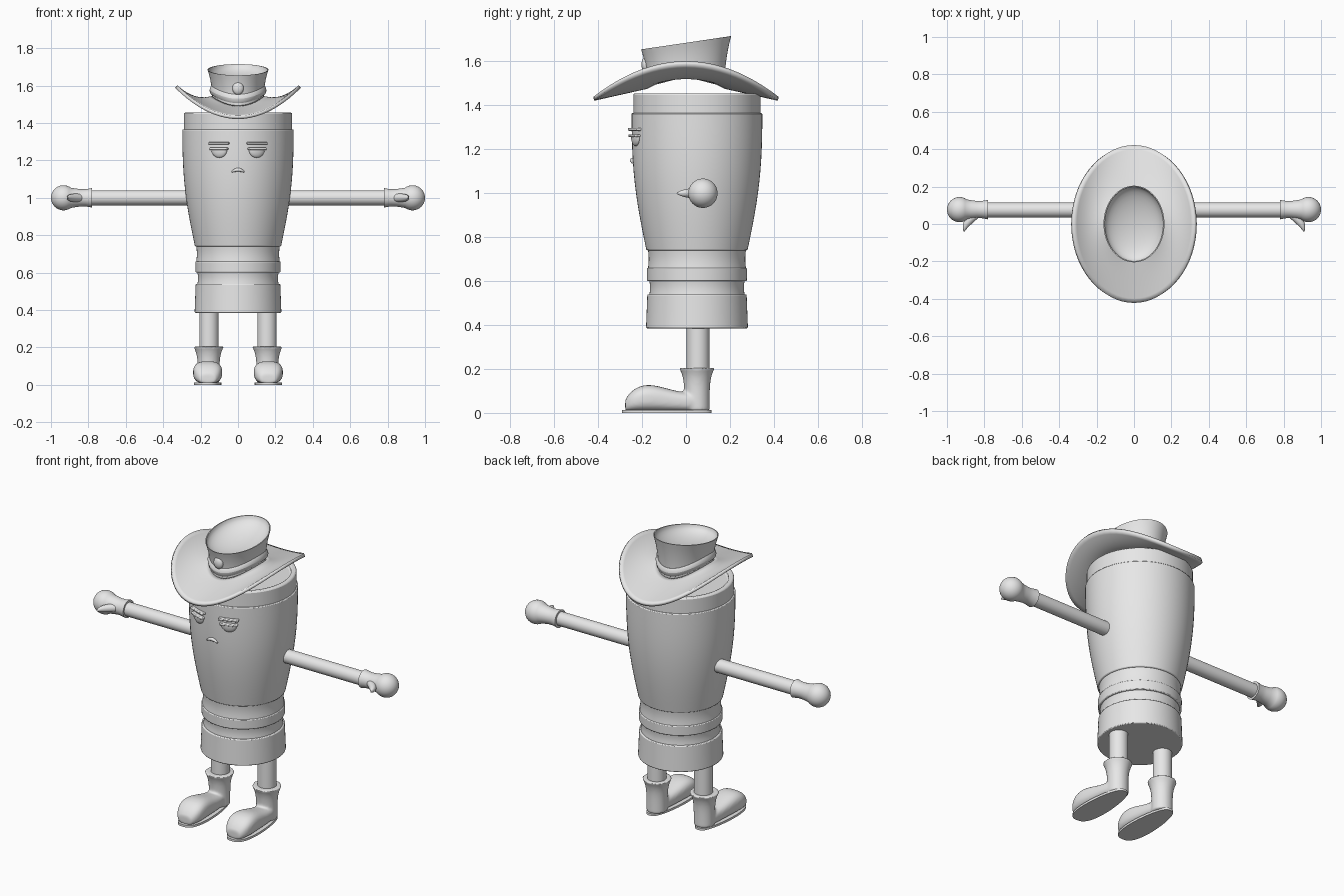
import bpy, bmesh
from math import sin, cos, pi, tau, radians, copysign
from mathutils import Vector

if "Cube" in bpy.data.objects:
    bpy.data.objects.remove(bpy.data.objects["Cube"])

shade = 0.8
grey = bpy.data.materials.new("plain_grey")
grey.use_nodes = True
grey.diffuse_color = (shade, shade, shade, 1)
grey.node_tree.nodes["Principled BSDF"].inputs["Base Color"].default_value = grey.diffuse_color

X, Y, Z = Vector((1, 0, 0)), Vector((0, 1, 0)), Vector((0, 0, 1))


def steps(count):
    """Evenly spaced fractions from zero to one."""
    return [i / count for i in range(count + 1)]


def finish(name, bm):
    bmesh.ops.recalc_face_normals(bm, faces=bm.faces[:])
    mesh = bpy.data.meshes.new(name)
    bm.to_mesh(mesh)
    bm.free()
    mesh.materials.append(grey)
    mesh.shade_smooth()
    mesh.set_sharp_from_angle(angle=radians(40))
    part = bpy.data.objects.new(name, mesh)
    bpy.context.collection.objects.link(part)
    return part


def ring(center, u, v, radius, count=48):
    turns = [tau * i / count for i in range(count)]
    return [Vector(center) + radius * (u * cos(a) + v * sin(a)) for a in turns]


def skin(bm, rings, caps=True):
    """Bridge equal-length rings in order, closing both ends if wanted."""
    rows = [[bm.verts.new(point) for point in row] for row in rings]
    for low, high in zip(rows, rows[1:]):
        for i in range(len(low)):
            bm.faces.new((low[i - 1], low[i], high[i], high[i - 1]))
    if caps:
        bm.faces.new(rows[0])
        bm.faces.new(rows[-1])


def loft(name, rings, caps=True):
    bm = bmesh.new()
    skin(bm, rings, caps)
    return finish(name, bm)


def soften_edges(part, width):
    bevel = part.modifiers.new("rounded_edges", 'BEVEL')
    bevel.width = width
    bevel.segments = 2
    bevel.limit_method = 'ANGLE'
    bevel.angle_limit = radians(40)


def ellipsoid(name, radii, location, half=False):
    bm = bmesh.new()
    bmesh.ops.create_uvsphere(bm, u_segments=32, v_segments=16, radius=1)
    if half:
        upper = [v for v in bm.verts if v.co.z > 0]
        for v in upper:
            v.co.z = 0
    bmesh.ops.scale(bm, vec=radii, verts=bm.verts)
    part = finish(name, bm)
    part.location = location
    return part


def drum(name, bottom, top, low_radius, high_radius, bulge):
    """Round section of the body whose wall bows out by the bulge."""
    rings = []
    for t in steps(12):
        radius = low_radius + (high_radius - low_radius) * t + bulge * sin(pi * t)
        rings.append(ring((0, 0.05, bottom + (top - bottom) * t), X, Y, radius, 64))
    soften_edges(loft(name, rings), 0.005)


# Body: stacked drums from skirt to barrel, then a rim with a sunken top
drum("skirt", 0.385, 0.54, 0.232, 0.226, 0)
drum("lower_waist", 0.53, 0.61, 0.218, 0.218, -0.004)
drum("belt", 0.6, 0.66, 0.227, 0.228, 0)
drum("upper_waist", 0.65, 0.75, 0.224, 0.224, -0.004)
drum("barrel", 0.74, 1.365, 0.23, 0.298, 0.02)
rim = loft("rim", [ring((0, 0.05, z), X, Y, radius, 64) for radius, z in
                   ((0.29, 1.35), (0.29, 1.455), (0.26, 1.455), (0.26, 1.43))])
soften_edges(rim, 0.008)


# Hat: oval rings that lift towards the sides and tilt up towards the back
def oval(width, depth, height, lift, tilt=0):
    return [Vector((width * p.x, depth * p.y, height + lift * p.x ** 2 + tilt * p.y))
            for p in ring((0, 0, 0), X, Y, 1, 64)]


brim = loft("hat_brim", [oval(0.14 + 0.19 * t, 0.175 + 0.245 * t, 1.485 - 0.055 * t,
                              0.05 + 0.115 * t ** 2) for t in steps(10)], caps=False)
thickness = brim.modifiers.new("thickness", 'SOLIDIFY')
thickness.thickness = 0.018
thickness.offset = 0

wall = [oval(0.138 + 0.025 * t ** 2, 0.175 + 0.03 * t ** 2, 1.485 + 0.2 * t,
             0.05 * (1 - t), 0.03 * t) for t in steps(8)]
dish = [oval(0.157 * cos(a), 0.2 * cos(a), 1.685 - 0.07 * sin(a), 0, 0.03 * cos(a))
        for a in [t * 1.45 for t in steps(8)]]
loft("hat_crown", wall + dish)

# Hat band and round badge
loft("hat_band", [oval(0.138 + 0.014 * cos(a), 0.175 + 0.014 * cos(a), 1.53 + 0.025 * sin(a), 0.045)
                  for a in [tau * t for t in steps(10)]], caps=False)
ellipsoid("hat_badge", (0.03, 0.018, 0.034), (0, -0.185, 1.585))

# Mouth: small downturned arch
loft("mouth", [ring((0.035 * k, -0.245, 1.15 - 0.012 * k * k), Y, Z, 0.01 - 0.006 * k * k, 12)
               for k in [2 * t - 1 for t in steps(8)]])


def rounded(value, power):
    return copysign(abs(value) ** power, value)


for side, s in (("left", 1), ("right", -1)):
    # Face: drooping half eye, lid and brow, turned to follow the barrel
    features = [ellipsoid(side + "_eye", (0.045, 0.018, 0.046), (s * 0.1, -0.228, 1.26), half=True)]
    for part, height, width in (("_eyelid", 1.262, 0.1), ("_brow", 1.291, 0.112)):
        bm = bmesh.new()
        bmesh.ops.create_cube(bm, size=1)
        bmesh.ops.scale(bm, vec=(width, 0.04, 0.013), verts=bm.verts)
        plate = finish(side + part, bm)
        plate.location = (s * 0.1, -0.228, height)
        soften_edges(plate, 0.004)
        features.append(plate)
    for feature in features:
        feature.rotation_euler.z = s * 0.34

    # Arm
    loft(side + "_arm", [ring((s * x, 0.075, 1), Y, Z, 0.04) for x in (0.22, 0.8)])

    # Glove: flared cuff, narrow wrist and ball-shaped fist
    cuff = [(0.78, 0.04), (0.78, 0.052), (0.815, 0.046), (0.84, 0.046), (0.87, 0.05)]
    fist = [(0.933 + 0.067 * cos(a), 0.067 * sin(a)) for a in [2.2 - 2.15 * t for t in steps(12)]]
    loft(side + "_glove", [ring((s * x, 0.077, 1), Y, Z, radius) for x, radius in cuff + fist])

    # Thumb: tapering tube that curls outwards
    across = Vector((s, 1, 0)).normalized()
    loft(side + "_thumb", [ring((s * (0.835 + 0.075 * sin(pi / 2 * t)), 0.06 - 0.1 * t, 1),
                                across, Z, 0.023 - 0.02 * t ** 3, 20) for t in steps(10)])

    # Leg
    loft(side + "_leg", [ring((s * 0.155, 0.055, z), X, Y, 0.052) for z in (0.15, 0.4)])

    # Boot: flared shaft and rounded foot fused together
    bm = bmesh.new()
    skin(bm, [ring((s * 0.157, 0.05, 0.01 + 0.195 * t), X, Y, 0.058 + 0.024 * t ** 5)
              for t in steps(10)])
    foot = []
    for t in steps(30)[1:-1]:
        taper = (1 - abs(2 * t - 1) ** 4) ** 0.5
        width = (0.07 + 0.015 * cos(pi * t)) * taper
        height = (0.106 + 0.017 * sin(tau * t)) * taper / 2
        foot.append([Vector((s * 0.162 + width * rounded(p.x, 0.75), 0.4 * t - 0.29,
                             0.006 + height + height * rounded(p.z, 0.75)))
                     for p in ring((0, 0, 0), X, Z, 1)])
    skin(bm, foot)
    boot = finish(side + "_boot", bm)
    fuse = boot.modifiers.new("fuse", 'REMESH')
    fuse.mode = 'VOXEL'
    fuse.voxel_size = 0.007
    fuse.use_smooth_shade = True
    blend = boot.modifiers.new("blend", 'SMOOTH')
    blend.factor = 0.5
    blend.iterations = 8

    # Sole: thin plate, wider at the toe
    loft(side + "_sole", [[Vector((s * 0.162 + (0.072 + 0.013 * p.x) * rounded(p.y, 0.7),
                                   -0.088 - 0.204 * p.x, z)) for p in ring((0, 0, 0), X, Y, 1)]
                          for z in (0, 0.013)])
